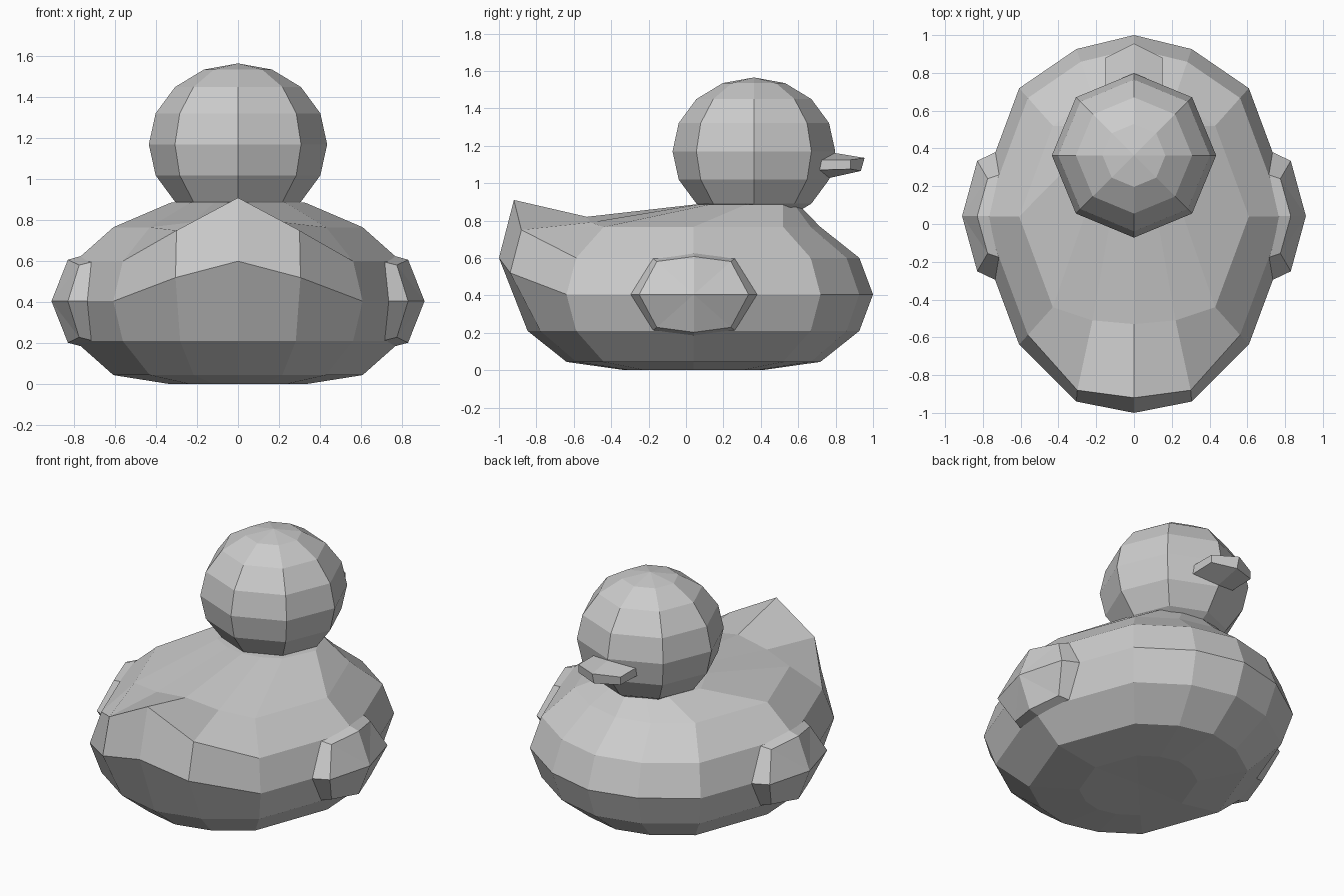
import bpy, bmesh
from math import sin, cos, pi, radians

if "Cube" in bpy.data.objects:
    bpy.data.objects.remove(bpy.data.objects["Cube"])


def finish(name, bm):
    bmesh.ops.recalc_face_normals(bm, faces=bm.faces)
    me = bpy.data.meshes.new(name)
    bm.to_mesh(me)
    bm.free()
    ob = bpy.data.objects.new(name, me)
    bpy.context.collection.objects.link(ob)
    return ob


def loft(name, rings, first, last):
    """Skin stacked rings, closing each end with a fan to a pole point."""
    bm = bmesh.new()
    rows = [[bm.verts.new(p) for p in ring] for ring in rings]
    n = len(rows[0])
    for a, b in zip(rows, rows[1:]):
        for i in range(n):
            j = (i + 1) % n
            bm.faces.new((a[i], a[j], b[j], b[i]))
    for row, pole in ((rows[0], first), (rows[-1], last)):
        tip = bm.verts.new(pole)
        for i in range(n):
            bm.faces.new((row[i], row[(i + 1) % n], tip))
    return finish(name, bm)


LATS = [radians(22.5 * k) for k in range(-3, 4)]

# Body: ellipsoid with a flat base, neck ring moved forward, raised tail
half = [(0, 1), (.355, .923), (.707, .707), (1, 0),
        (.707, -.707), (.355, -.923), (0, -1)]
plan = half + [(-x, y) for x, y in half[5:0:-1]]
tail = {(3, 6): (0, -1, .6), (3, 5): (.305, -.94, .52),
        (4, 6): (0, -.92, .91), (4, 5): (.3, -.88, .75),
        (5, 6): (0, -.53, .82), (5, 5): (.22, -.51, .79)}
rings = []
for r, lat in enumerate(LATS):
    ring = []
    for c, (px, py) in enumerate(plan):
        z = max(0, .405 + .51 * sin(lat))
        p = (.86 * px * cos(lat), .04 + .96 * py * cos(lat), z)
        if r == 6:
            p = (.33 * px, .32 + .28 * py, .885)
        key = (r, min(c, 12 - c))
        if key in tail:
            x, y, z = tail[key]
            p = (x if c <= 6 else -x, y, z)
        ring.append(p)
    rings.append(ring)
loft("body", rings, (0, .04, .01), (0, .32, .9))

# Head: eight-sided sphere
octagon = [(sin(k * pi / 4), cos(k * pi / 4)) for k in range(8)]
loft("head", [[(.435 * x * cos(a), .363 + .435 * y * cos(a), 1.17 + .395 * sin(a))
               for x, y in octagon] for a in LATS],
     (0, .363, .775), (0, .363, 1.565))

# Wings: shallow eight-sided pads on each flank
pad = [(.34, 0), (.23, .2), (0, .23), (-.23, .2),
       (-.34, 0), (-.23, -.2), (0, -.23), (.23, -.2)]
for side, s in (("left", -1), ("right", 1)):
    base = [(s * (.68 if y and z else .73), .042 + y, .405 + z) for y, z in pad]
    outer = [(s * (.775 if y and z else .83), .042 + y * .86, .405 + z * .88)
             for y, z in pad]
    loft(side + "_wing", [base, outer], (s * .6, .042, .405), (s * .91, .042, .405))

# Beak: tapered plate with a pointed front
sections = [((.15, .71, 1.125), (.15, .88, 1.125), (0, .955, 1.135), (0, .71, 1.175)),
            ((.15, .71, 1.07), (.15, .88, 1.075), (0, .935, 1.065), (0, .71, 1.015))]
bm = bmesh.new()
for s in (1, -1):
    top, low = [[bm.verts.new((s * x, y, z)) for x, y, z in sec] for sec in sections]
    bm.faces.new(top)
    bm.faces.new(low)
    for i in (0, 1, 3):
        j = (i + 1) % 4
        bm.faces.new((top[i], top[j], low[j], low[i]))
bmesh.ops.remove_doubles(bm, verts=bm.verts, dist=.001)
finish("beak", bm)
